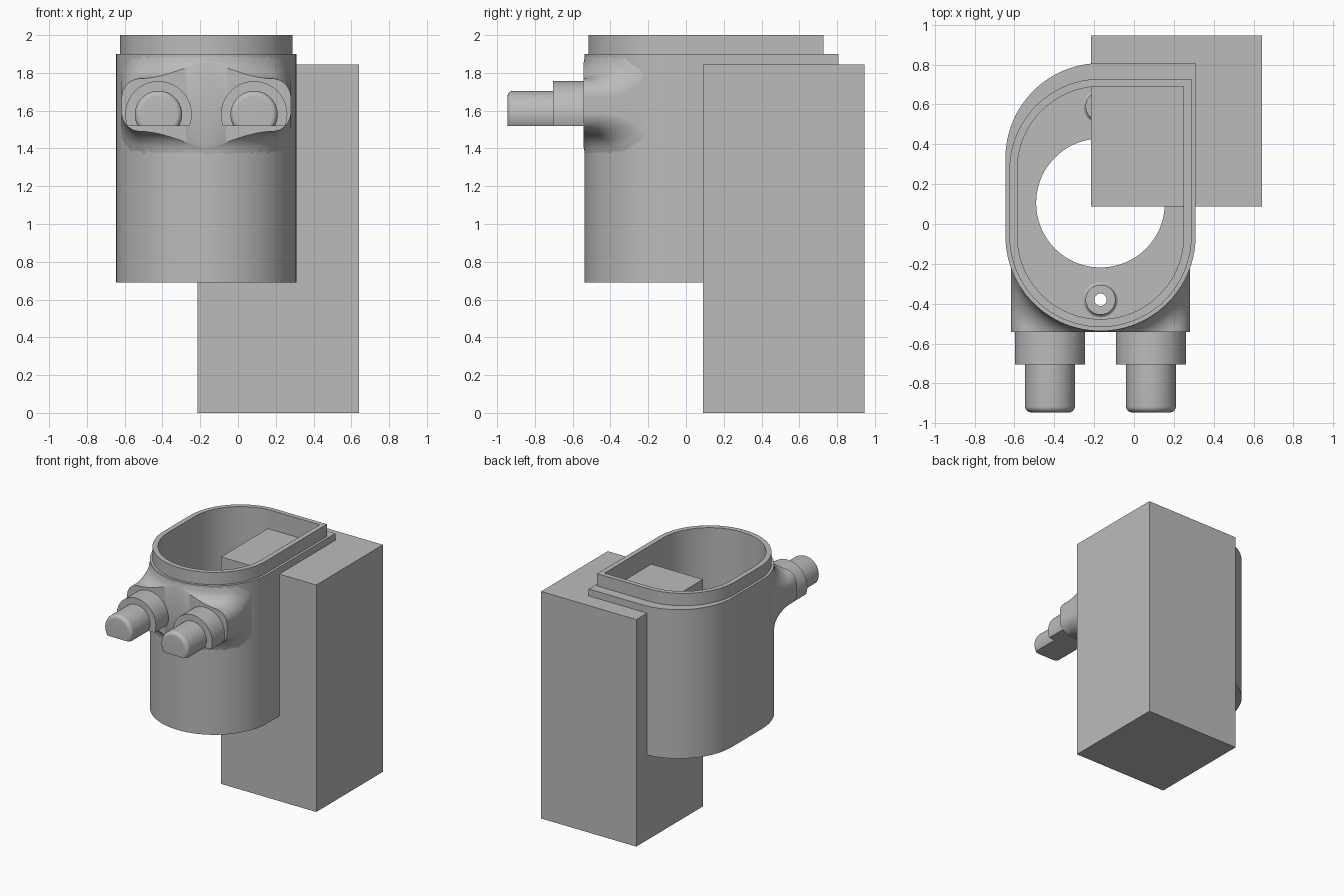
import bpy, bmesh, math
from mathutils import Vector

if "Cube" in bpy.data.objects:
    bpy.data.objects.remove(bpy.data.objects["Cube"])

CX = -0.168            # symmetry line of the housing
FY = -0.06             # centre of the front semicircle
R = 0.477              # outer housing radius
grey = bpy.data.materials.new("plain grey")
grey.diffuse_color = (0.5, 0.5, 0.5, 1)
grey.use_nodes = True
grey.node_tree.nodes["Principled BSDF"].inputs["Base Color"].default_value = grey.diffuse_color


def finish(name, bm, smooth=True):
    bmesh.ops.recalc_face_normals(bm, faces=bm.faces)
    me = bpy.data.meshes.new(name)
    bm.to_mesh(me)
    bm.free()
    ob = bpy.data.objects.new(name, me)
    bpy.context.collection.objects.link(ob)
    me.materials.append(grey)
    bpy.ops.object.select_all(action='DESELECT')
    bpy.context.view_layer.objects.active = ob
    ob.select_set(True)
    if smooth:
        bpy.ops.object.shade_smooth_by_angle(angle=math.radians(30))
    return ob


def skin(bm, rings, closed=False):
    """Join successive rings of equal point count with quads."""
    vs = [[bm.verts.new(p) for p in ring] for ring in rings]
    n = len(vs[0])
    pairs = list(zip(vs, vs[1:])) + ([(vs[-1], vs[0])] if closed else [])
    for a, b in pairs:
        for i in range(n):
            k = (i + 1) % n
            bm.faces.new((a[i], a[k], b[k], b[i]))
    return vs


def outline(r, back, z):
    """Round front, round back-left corner, square back-right corner."""
    pts = [(CX + r * math.cos(a), FY + r * math.sin(a))
           for a in (math.pi + math.pi * i / 64 for i in range(65))]
    right, top = CX + r, back
    pts += [(right, FY + (top - FY) * i / 12) for i in range(1, 13)]
    pts += [(right - r * i / 8, top) for i in range(1, 9)]
    cy = back - r
    pts += [(CX + r * math.cos(a), cy + r * math.sin(a))
            for a in (math.pi / 2 + math.pi / 2 * i / 32 for i in range(1, 33))]
    pts += [(CX - r, cy + (FY - cy) * i / 8) for i in range(1, 8)]
    return [(x, y, z) for x, y in pts]


def hole(z, r=0.323, cy=0.105):
    """Round opening sampled in step with the inner outline."""
    ring = []
    for x, y, _ in outline(0.417, 0.69, 0):
        d = Vector((x - CX, y - cy)).normalized() * r
        ring.append((CX + d.x, cy + d.y, z))
    return ring


def circle(x, y, r, z, n=48):
    return [(x + r * math.cos(2 * math.pi * i / n),
             y + r * math.sin(2 * math.pi * i / n), z) for i in range(n)]


# Housing: outer wall, stepped lip, cavity and floor with a round opening
FLOOR = 0.76
bm = bmesh.new()
skin(bm, [hole(0.69), outline(R, 0.807, 0.69), outline(R, 0.807, 1.9),
          outline(0.457, 0.728, 1.9), outline(0.457, 0.728, 2.0),
          outline(0.417, 0.69, 2.0), outline(0.417, 0.69, FLOOR), hole(FLOOR)], True)
housing = finish("housing", bm)

# Screw holes through the floor
POSTS = (-0.38, 0.59)
for y in POSTS:
    bm = bmesh.new()
    vs = skin(bm, [circle(CX, y, 0.031, 0.6), circle(CX, y, 0.031, 0.9)])
    for ring in vs:
        bm.faces.new(ring)
    cutter = finish("screw_hole_cutter", bm, False)
    cutter.hide_render = True
    bpy.context.view_layer.objects.active = housing
    mod = housing.modifiers.new("screw hole", 'BOOLEAN')
    mod.operation, mod.object, mod.solver = 'DIFFERENCE', cutter, 'EXACT'
    bpy.ops.object.modifier_apply(modifier=mod.name)
    bpy.data.objects.remove(cutter)

# Hollow screw posts with a flared foot
for y, name in zip(POSTS, ("front_screw_post", "back_screw_post")):
    bm = bmesh.new()
    foot = [(0.075 + 0.022 * (1 - math.sin(a)), FLOOR - 0.002 + 0.022 * (1 - math.cos(a)))
            for a in (math.pi / 2 * i / 6 for i in range(7))]
    prof = [(0.031, FLOOR - 0.002)] + foot + [(0.075, 1.0), (0.031, 1.0)]
    skin(bm, [circle(CX, y, r, z) for r, z in prof], True)
    finish(name, bm)

# Port mount: flat front pad that flares into the curved wall
HALF, PAD_Y, PAD_Z, FIL, COR = 0.448, -0.543, 1.63, 0.12, 0.1
NX, NY = 72, 20


def half_height(x, y):
    d = min(max(math.hypot(x, y - FY) - R, 0), FIL)
    h = 0.14 + FIL - math.sqrt(FIL ** 2 - (FIL - d) ** 2)
    e = max(abs(x) - (HALF - COR), 0)
    return h - COR + math.sqrt(max(COR ** 2 - e ** 2, 0))


bm = bmesh.new()
top, low = [], []
for i in range(NX + 1):
    x = -HALF * math.cos(math.pi * i / NX)
    y1 = FY - math.sqrt(R * R - x * x) + 0.025
    col = []
    for j in range(NY + 1):
        y = PAD_Y + (y1 - PAD_Y) * j / NY
        col.append((x, y, half_height(x, y)))
    top.append([bm.verts.new((CX + x, y, PAD_Z + h)) for x, y, h in col])
    low.append([bm.verts.new((CX + x, y, PAD_Z - h)) for x, y, h in col])
for i in range(NX):
    for g in (top, low):
        for j in range(NY):
            bm.faces.new((g[i][j], g[i + 1][j], g[i + 1][j + 1], g[i][j + 1]))
    for j in (0, NY):
        bm.faces.new((top[i][j], top[i + 1][j], low[i + 1][j], low[i][j]))
for i in (0, NX):
    for j in range(NY):
        bm.faces.new((top[i][j], top[i][j + 1], low[i][j + 1], low[i][j]))
finish("port_mount", bm)

# Ports: collar and round-ended plug, both cut flat underneath
PORT_Z, FLAT_Z = 1.58, 1.52


def port_part(name, x, prof):
    bm = bmesh.new()
    vs = skin(bm, [[(px, y, PORT_Z + pz) for px, pz, _ in circle(x, 0, r, 0, 64)]
                   for r, y in prof])
    bm.faces.new(vs[0])
    bm.faces.new(vs[-1])
    geom = bm.verts[:] + bm.edges[:] + bm.faces[:]
    cut = bmesh.ops.bisect_plane(bm, geom=geom, plane_co=(0, 0, FLAT_Z),
                                 plane_no=(0, 0, 1), clear_inner=True)
    edges = [e for e in cut['geom_cut'] if isinstance(e, bmesh.types.BMEdge)]
    bmesh.ops.contextual_create(bm, geom=edges)
    finish(name, bm)


for side, x in (("left", CX - 0.253), ("right", CX + 0.253)):
    port_part(side + "_collar", x, [(0.176, -0.50), (0.176, -0.705)])
    rounded = [(0.095 + 0.03 * math.cos(a), -0.915 - 0.03 * math.sin(a))
               for a in (math.pi / 2 * i / 8 for i in range(9))]
    port_part(side + "_plug", x, [(0.125, -0.69)] + rounded)

# Block standing through the back-right corner
bm = bmesh.new()
bmesh.ops.create_cube(bm, size=1)
for v in bm.verts:
    v.co = (0.213 + v.co.x * 0.856, 0.517 + v.co.y * 0.856, 0.922 + v.co.z * 1.844)
finish("corner_block", bm, False)
